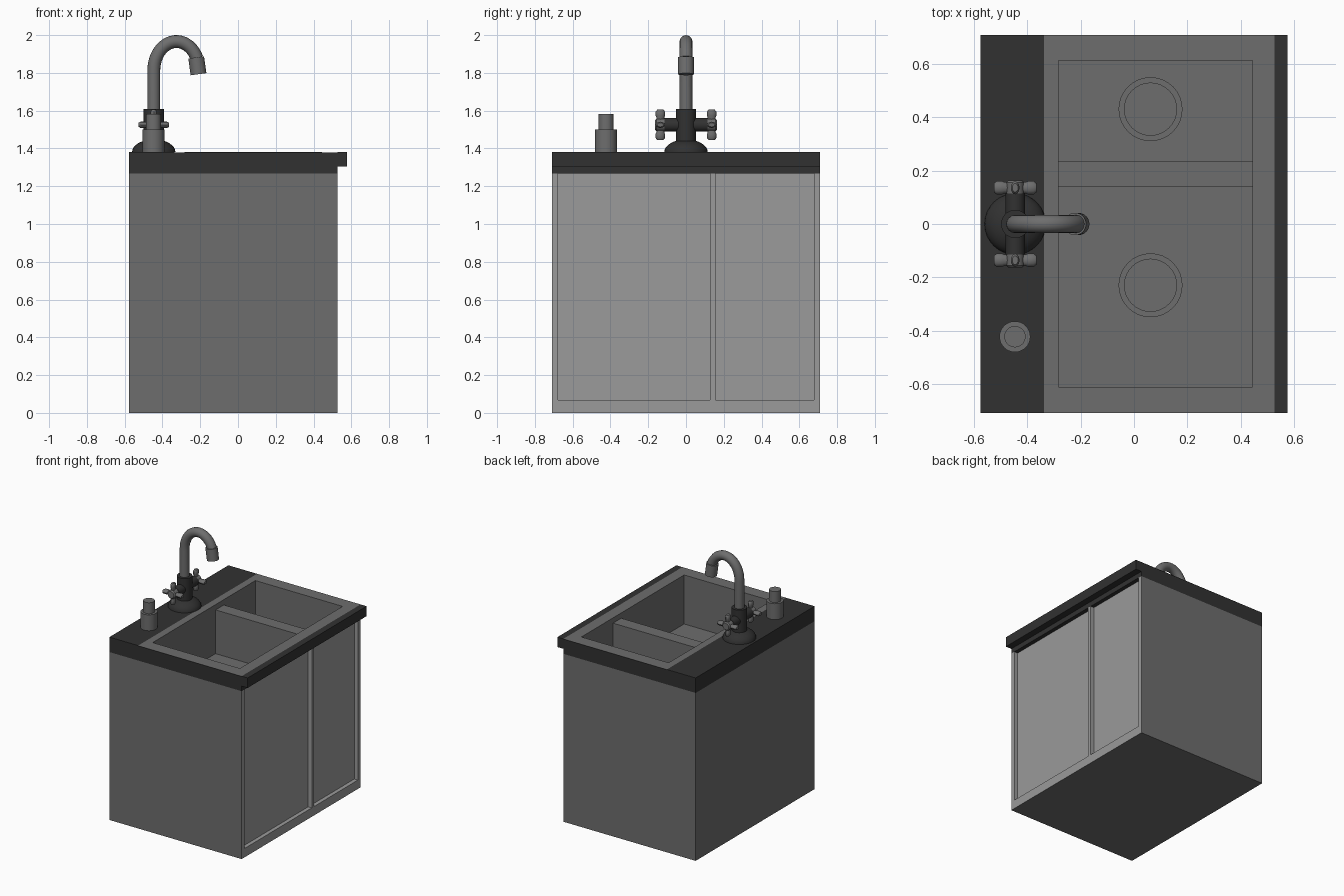
import bpy, bmesh, math
from mathutils import Matrix, Vector

if "Cube" in bpy.data.objects:
    bpy.data.objects.remove(bpy.data.objects["Cube"])


def material(name, v):
    m = bpy.data.materials.new(name)
    m.diffuse_color = (v, v, v, 1)
    m.use_nodes = True
    m.node_tree.nodes["Principled BSDF"].inputs["Base Color"].default_value = m.diffuse_color
    return m


dark = material("dark_stone", 0.031)
steel = material("steel", 0.155)
light = material("light_door", 0.325)


def finish(name, bm, mats=(steel,), smooth=False):
    me = bpy.data.meshes.new(name)
    bm.to_mesh(me)
    bm.free()
    ob = bpy.data.objects.new(name, me)
    bpy.context.collection.objects.link(ob)
    for m in mats:
        me.materials.append(m)
    if smooth:
        bpy.ops.object.select_all(action='DESELECT')
        ob.select_set(True)
        bpy.context.view_layer.objects.active = ob
        bpy.ops.object.shade_smooth_by_angle(angle=math.radians(35))
    return ob


def box(name, x, y, z, mats=(steel,), open_top=False, is_second=None):
    """Box from ranges; is_second(centre, normal) picks faces of the second material."""
    bm = bmesh.new()
    bmesh.ops.create_cube(bm, size=1)
    for v in bm.verts:
        v.co = [lo + (c + 0.5) * (hi - lo) for c, (lo, hi) in zip(v.co, (x, y, z))]
    bm.normal_update()
    for f in bm.faces:
        if is_second and is_second(f.calc_center_median(), f.normal):
            f.material_index = 1
    if open_top:
        bmesh.ops.delete(bm, geom=[f for f in bm.faces if f.normal.z > 0.9], context='FACES_ONLY')
    return finish(name, bm, mats)


def add_lathe(bm, profile, mtx, seg=32):
    """Revolve (radius, height) points about local z."""
    tmp = [bm.verts.new(mtx @ Vector((r, 0, h))) for r, h in profile]
    edges = [bm.edges.new(p) for p in zip(tmp, tmp[1:])]
    axis = mtx.to_3x3() @ Vector((0, 0, 1))
    bmesh.ops.spin(bm, geom=tmp + edges, cent=mtx.translation, axis=axis,
                   angle=2 * math.pi, steps=seg)
    bmesh.ops.remove_doubles(bm, verts=bm.verts, dist=1e-5)
    bmesh.ops.recalc_face_normals(bm, faces=bm.faces)


def lathe(name, profile, loc, mat=steel, rot=Matrix(), seg=32):
    bm = bmesh.new()
    add_lathe(bm, profile, Matrix.Translation(loc) @ rot, seg)
    return finish(name, bm, (mat,), True)


# Cabinet body with pale doors and a raised pale face frame
X, Y, TOP, LOW, FRONT = 0.577, 0.709, 1.38, 1.267, 0.527
DOOR = FRONT - 0.03
box("cabinet_body", (-X, DOOR), (-Y, Y), (0, LOW), (steel, light), True,
    lambda c, n: n.x > 0.9)


def outer(c, n):
    return abs(c.y) > Y - 0.001 or n.z < -0.9


box("bottom_rail", (DOOR, FRONT), (-Y, Y), (0, 0.067), (light, steel), False, outer)
for name, a, b in (("left_stile", -Y, -0.677), ("middle_stile", 0.127, 0.155), ("right_stile", 0.677, Y)):
    box(name, (DOOR, FRONT), (a, b), (0.067, LOW), (light, steel), False, outer)

# Dark countertop: rear deck, front nose and skirts around the sink
box("rear_deck", (-X, -0.337), (-Y, Y), (LOW, TOP), (dark,))
box("front_nose", (FRONT, X), (-Y, Y), (1.305, TOP), (dark,))
box("front_skirt", (0.487, FRONT), (-Y, Y), (LOW, 1.3785), (dark,))
for name, s in (("near_skirt", -1), ("far_skirt", 1)):
    box(name, (-0.337, 0.487), sorted((s * Y, s * (Y - 0.04))), (LOW, 1.3785), (dark,))

# Double sink as a stepped sheet: rim, divider and two basins
xs = [-0.337, -0.284, 0.444, FRONT]
ys = [-Y, -0.612, 0.138, 0.236, 0.613, Y]
FLOOR = 1.01
middle = [TOP, FLOOR, 1.34, FLOOR, TOP]


def level(i, j):
    return middle[j] if i == 1 else TOP


bm = bmesh.new()


def quad(*pts):
    bm.faces.new([bm.verts.new(p) for p in pts])


for i in range(3):
    for j in range(5):
        x0, x1, y0, y1, h = xs[i], xs[i + 1], ys[j], ys[j + 1], level(i, j)
        quad((x0, y0, h), (x1, y0, h), (x1, y1, h), (x0, y1, h))
        if i < 2 and level(i + 1, j) != h:
            g = level(i + 1, j)
            quad((x1, y0, h), (x1, y0, g), (x1, y1, g), (x1, y1, h))
        if j < 4 and level(i, j + 1) != h:
            g = level(i, j + 1)
            quad((x0, y1, h), (x1, y1, h), (x1, y1, g), (x0, y1, g))
bmesh.ops.remove_doubles(bm, verts=bm.verts, dist=1e-5)
bm.normal_update()
for f in bm.faces:
    c, n = f.calc_center_median(), f.normal
    if abs(n.z) < 0.5:
        # walls face the lower side
        q = c + n * 0.01
        i = max(k for k in range(3) if q.x >= xs[k])
        j = max(k for k in range(5) if q.y >= ys[k])
        if level(i, j) > c.z:
            f.normal_flip()
finish("double_sink", bm)

# Drains
for name, y in (("near_drain", -0.23), ("far_drain", 0.431)):
    lathe(name, [(0.12, 0), (0.12, 0.012), (0.098, 0.012), (0.098, 0.002), (0, 0.002)],
          (0.062, y, FLOOR))

# Soap dispenser
lathe("soap_dispenser", [(0, 0), (0.058, 0), (0.058, 0.12), (0.04, 0.12), (0.04, 0.203), (0, 0.203)],
      (-0.447, -0.423, TOP))

# Tap base dome, column and crossbar
FX = -0.446
dome = [(0.115 * math.cos(t * math.pi / 16), 0.068 * math.sin(t * math.pi / 16)) for t in range(8)]
lathe("tap_base", [(0, 0)] + dome + [(0, 0.068)], (FX, 0, TOP), dark)
lathe("tap_column", [(0, 0), (0.053, 0), (0.053, 0.2), (0, 0.2)], (FX, 0, 1.41), dark)
to_y = Matrix.Rotation(-math.pi / 2, 4, 'X')
lathe("tap_crossbar", [(0, -0.115), (0.036, -0.115), (0.036, 0.115), (0, 0.115)],
      (FX, 0, 1.525), dark, to_y)

# Cross-shaped handles with four stout flared arms
arm = [(0, 0), (0.014, 0.02), (0.014, 0.04), (0.0165, 0.048), (0.0165, 0.07), (0.011, 0.08), (0, 0.08)]
for name, s in (("near_handle", -1), ("far_handle", 1)):
    bm = bmesh.new()
    mid = Matrix.Translation((FX, s * 0.136, 1.525))
    add_lathe(bm, [(0, -0.03), (0.033, -0.03), (0.033, 0.02), (0.025, 0.028), (0, 0.028)],
              mid @ (to_y if s > 0 else to_y.inverted()), 20)
    for k in range(4):
        part = bmesh.new()
        add_lathe(part, arm, Matrix(), 12)
        part.transform(mid @ Matrix.Rotation(k * math.pi / 2, 4, 'Y') @ Matrix.Diagonal((1, 1.5, 1, 1)))
        me = bpy.data.meshes.new("arm")
        part.to_mesh(me)
        part.free()
        bm.from_mesh(me)
        bpy.data.meshes.remove(me)
    finish(name, bm, (steel,), True)

# Gooseneck spout
path = [(FX, 1.58), (FX, 1.7)]
for k in range(21):
    t = math.radians(180 - 155 * k / 20)
    path.append((-0.326 + 0.12 * math.cos(t), 1.812 + 0.154 * math.sin(t)))
cu = bpy.data.curves.new("spout", 'CURVE')
cu.dimensions = '3D'
cu.bevel_depth = 0.034
cu.bevel_resolution = 6
cu.use_fill_caps = True
cu.materials.append(steel)
sp = cu.splines.new('POLY')
sp.points.add(len(path) - 1)
for p, (x, z) in zip(sp.points, path):
    p.co = (x, 0, z, 1)
sp.use_smooth = True
bpy.context.collection.objects.link(bpy.data.objects.new("spout", cu))

# Nozzle at the end of the spout
lathe("spout_nozzle", [(0, 0), (0.042, 0), (0.042, 0.09), (0, 0.09)], (-0.209, 0, 1.793),
      steel, Matrix.Rotation(math.radians(-8), 4, 'Y'))
